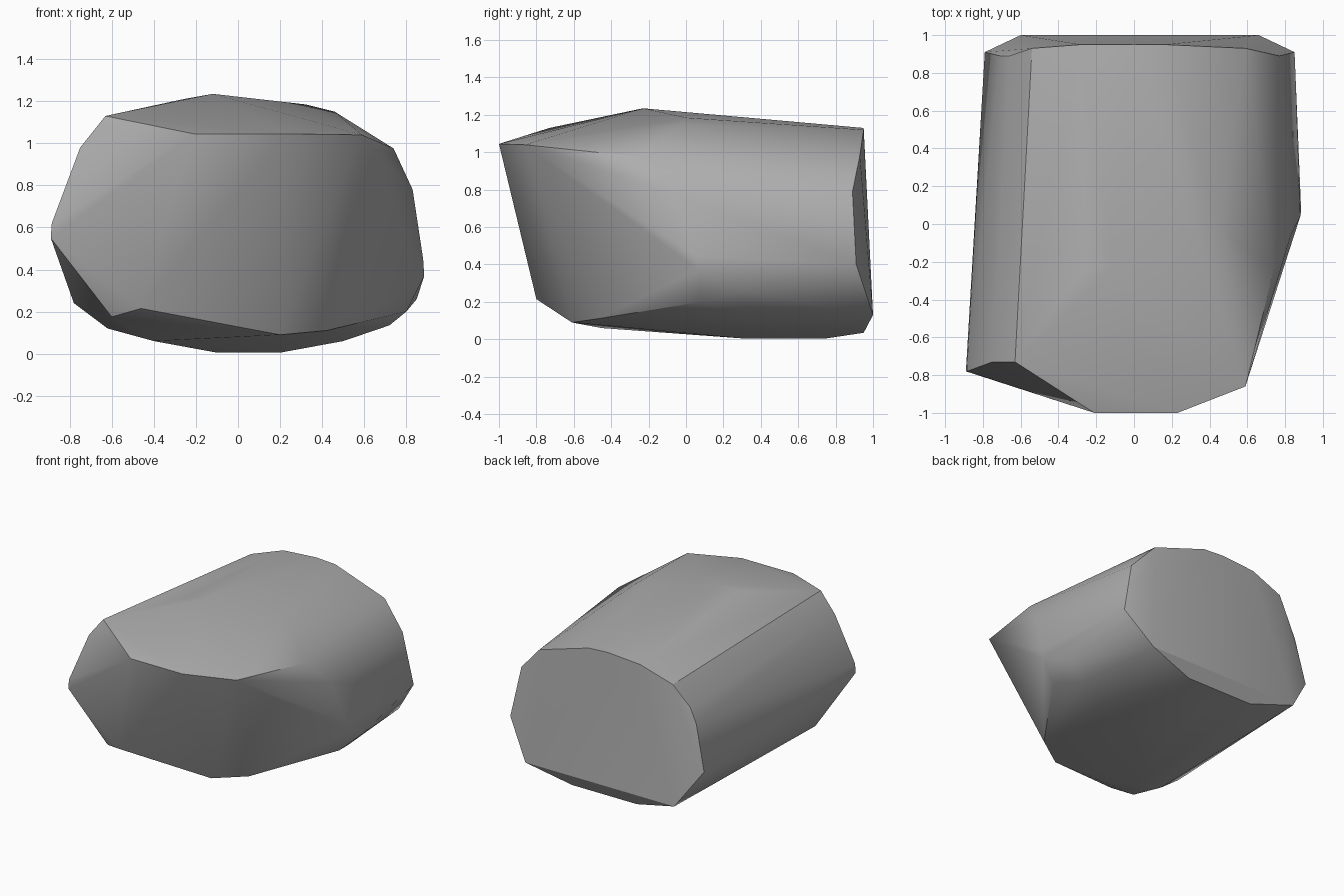
import bpy
import bmesh
import math
from mathutils import Vector

# Remove the default object only
default_cube = bpy.data.objects.get("Cube")
if default_cube:
    bpy.data.objects.remove(default_cube, do_unlink=True)

UNIT = 0.01  # outlines below are given in hundredths


def stone_material(name, value):
    """Plain grey material with matching viewport and render colour."""
    material = bpy.data.materials.new(name)
    material.use_nodes = True
    colour = (value, value, value, 1.0)
    material.diffuse_color = colour
    shader = material.node_tree.nodes["Principled BSDF"]
    shader.inputs["Base Color"].default_value = colour
    shader.inputs["Roughness"].default_value = 0.9
    return material


def section(depth, outline):
    """Lift an (x, z) outline into space at one depth."""
    return [(x, depth, z) for x, z in outline]


def convex_stone(name, points, material):
    """Wrap a convex skin round the corner points of a boulder."""
    bm = bmesh.new()
    for point in points:
        bm.verts.new(Vector(point) * UNIT)
    result = bmesh.ops.convex_hull(bm, input=bm.verts[:])
    unused = {item for key in ("geom_interior", "geom_unused")
              for item in result[key] if isinstance(item, bmesh.types.BMVert)}
    bmesh.ops.delete(bm, geom=list(unused), context="VERTS")
    bmesh.ops.dissolve_limit(bm, angle_limit=math.radians(1),
                             verts=bm.verts[:], edges=bm.edges[:])
    bmesh.ops.triangulate(bm, faces=bm.faces[:])
    bmesh.ops.recalc_face_normals(bm, faces=bm.faces[:])
    mesh = bpy.data.meshes.new(name)
    bm.to_mesh(mesh)
    bm.free()
    mesh.materials.append(material)
    boulder = bpy.data.objects.new(name, mesh)
    bpy.context.collection.objects.link(boulder)
    return boulder


# Overhanging front brow and the chin below it
front_brow = [(-21, -100, 104.5), (23, -100, 104.5), (59, -86, 104)]
chin = [(-46, -80, 21.5), (-60, -72, 17.5), (20, -61, 9), (42, -47, 11)]

# Right-hand edge of the body, running along y from front to back
left_edge = section(-78, [(-89, 55), (-88.5, 62)]) \
    + section(-73, [(-75, 98), (-63, 113)])

# Rim where the slanted front planes meet the rounded body
crown_rim = [(-26, -24, 121), (-12, -23, 123.5), (32, 0, 118.5), (46, -3, 115)]
side_rim = [(74, -24, 97.5), (83, -6, 78), (88, 4, 45), (88.5, 7, 37), (80, 8, 20)]

# Shallow rounded belly
belly = section(30, [(20, 0.5), (-10, 0.5), (50, 6), (72, 13.5), (85, 26)]) \
    + section(-45, [(-40, 6), (-62, 12), (-78, 24)]) \
    + section(75, [(15, 0.5), (-5, 0.5)])

# Flat back end, slightly bulged toward its lower edge
back_top = section(95, [(16, 112), (0, 113), (-28, 111)])
back_sides = section(93, [(59, 98.5), (-54, 102)]) \
    + section(89, [(77, 79), (-66, 86), (-71, 75)]) \
    + section(91, [(85, 40), (-79, 41)])
back_foot = section(100, [(66, 13), (-60, 13)]) \
    + section(95, [(30, 3.5), (-25, 3.5)])

grey_stone = stone_material("grey stone", 0.42)
boulder = convex_stone(
    "boulder",
    front_brow + chin + left_edge + crown_rim + side_rim
    + belly + back_top + back_sides + back_foot,
    grey_stone)

# Smooth the rounded body while the broken planes stay crisp
bpy.ops.object.select_all(action="DESELECT")
boulder.select_set(True)
bpy.context.view_layer.objects.active = boulder
bpy.ops.object.shade_smooth_by_angle(angle=math.radians(30))
